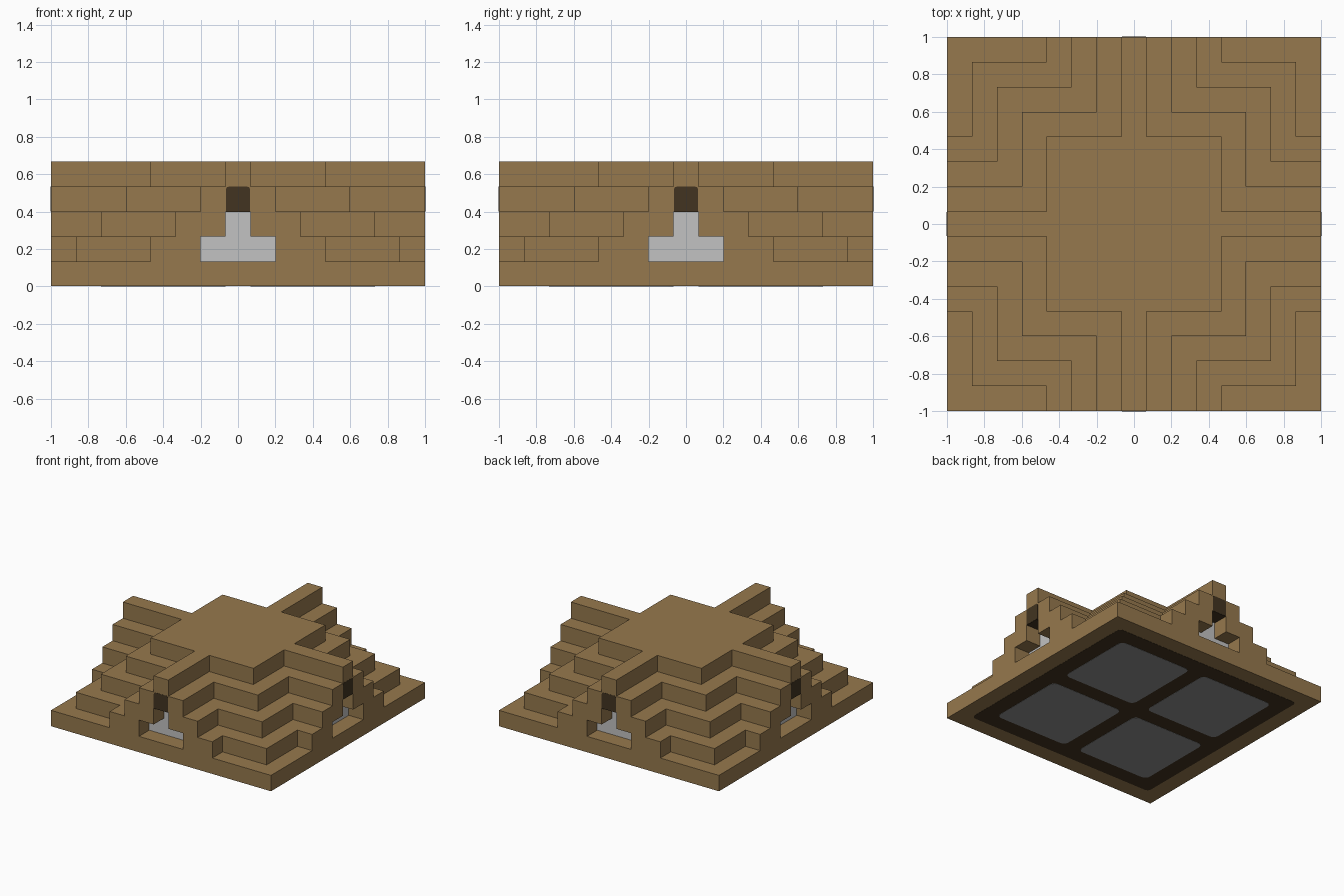
import bpy
import bmesh
from math import pi
from mathutils import Matrix, Vector

cube = bpy.data.objects.get("Cube")
if cube:
    bpy.data.objects.remove(cube, do_unlink=True)

U = 2 / 15          # one block
THIN = 0.0015       # thickness of inlaid plates


def material(name, rgb):
    m = bpy.data.materials.new(name)
    m.use_nodes = True
    m.diffuse_color = (*rgb, 1)
    m.node_tree.nodes["Principled BSDF"].inputs["Base Color"].default_value = (*rgb, 1)
    return m


brown = material("brown_stone", (0.305, 0.19, 0.075))
pale = material("pale_grey", (0.54, 0.54, 0.54))
dark = material("dark_brown", (0.054, 0.034, 0.015))
grey = material("mid_grey", (0.27, 0.27, 0.27))


def add_object(name, bm, mats):
    mesh = bpy.data.meshes.new(name)
    bm.to_mesh(mesh)
    bm.free()
    for m in mats:
        mesh.materials.append(m)
    obj = bpy.data.objects.new(name, mesh)
    bpy.context.collection.objects.link(obj)
    return obj


def plate(name, w, h, radius, matrix, mat, all_corners=True):
    """Thin rectangle with rounded corners, facing local +z."""
    bm = bmesh.new()
    vs = [bm.verts.new((sx * w / 2, sy * h / 2, 0))
          for sx, sy in ((-1, -1), (1, -1), (1, 1), (-1, 1))]
    bm.faces.new(vs)
    corners = [v for v in vs if all_corners or v.co.y > 0]
    bmesh.ops.bevel(bm, geom=corners, offset=radius, segments=4,
                    profile=0.5, affect='VERTICES')
    ext = bmesh.ops.extrude_face_region(bm, geom=bm.faces[:])
    top = [g for g in ext["geom"] if isinstance(g, bmesh.types.BMVert)]
    bmesh.ops.translate(bm, verts=top, vec=(0, 0, THIN))
    bmesh.ops.recalc_face_normals(bm, faces=bm.faces[:])
    bm.transform(matrix)
    return add_object(name, bm, [mat])


# Stepped body: shrinking square tiers with crossing arms, and an alcove per side
def alcove(x, y, k):
    near, far = sorted((abs(x), abs(y)))
    return far == 7 and k in (1, 2) and near <= 2 - k


def solid(x, y, k):
    near, far = sorted((abs(x), abs(y)))
    if far > 7 or not 0 <= k <= 4 or alcove(x, y, k):
        return False
    return k == 0 or far <= 7 - k or near <= 4 - k


bm = bmesh.new()
cells = [(x, y, k) for x in range(-7, 8) for y in range(-7, 8)
         for k in range(5) if solid(x, y, k)]
for cell in cells:
    centre = Vector(cell) + Vector((0, 0, 0.5))
    for axis in range(3):
        for sign in (-1, 1):
            n = Vector((0, 0, 0))
            n[axis] = sign
            beside = tuple(int(a + b) for a, b in zip(cell, n))
            if solid(*beside):
                continue
            # One square wall for each exposed block side
            a = Vector((0, 0, 0))
            a[(axis + 1) % 3] = 0.5
            b = n.cross(a)
            mid = centre + n / 2
            f = bm.faces.new([bm.verts.new((mid + p) * U)
                              for p in (-a - b, a - b, a + b, b - a)])
            inner = max(abs(cell[0]), abs(cell[1])) == 6
            f.material_index = int(alcove(*beside) and inner)
bmesh.ops.remove_doubles(bm, verts=bm.verts[:], dist=U / 100)
bmesh.ops.dissolve_limit(bm, angle_limit=0.01, verts=bm.verts[:],
                         edges=bm.edges[:], delimit={'MATERIAL'})
# Lift the underside slightly so the inlaid plates end at the ground
for v in bm.verts:
    if v.co.z < U / 2:
        v.co.z = 2 * THIN
add_object("stepped_body", bm, [brown, pale])

# Dark window above each alcove, wrapping onto the alcove ceiling
for i, side in enumerate(("front", "left", "back", "right")):
    turn = Matrix.Rotation(i * pi / 2, 4, 'Z')
    face = Matrix.Translation((0, -1, 3.5 * U)) @ Matrix.Rotation(pi / 2, 4, 'X')
    under = Matrix.Translation((0, U / 2 - 1, 3 * U)) @ Matrix.Rotation(pi, 4, 'Y')
    plate(side + "_window", U * 0.97, U, U / 8, turn @ face, dark, False)
    plate(side + "_window_underside", U * 0.97, U, U / 8, turn @ under, dark, False)

# Underside: dark frame with four grey panels
down = Matrix.Rotation(pi, 4, 'X')
plate("underside_frame", 13 * U, 13 * U, U / 4,
      Matrix.Translation((0, 0, 2 * THIN)) @ down, dark)
for sx, x_name in ((-1, "right"), (1, "left")):
    for sy, y_name in ((-1, "front"), (1, "back")):
        place = Matrix.Translation((sx * 3 * U, sy * 3 * U, THIN)) @ down
        plate(f"underside_panel_{y_name}_{x_name}", 5 * U, 5 * U, U / 3, place, grey)
